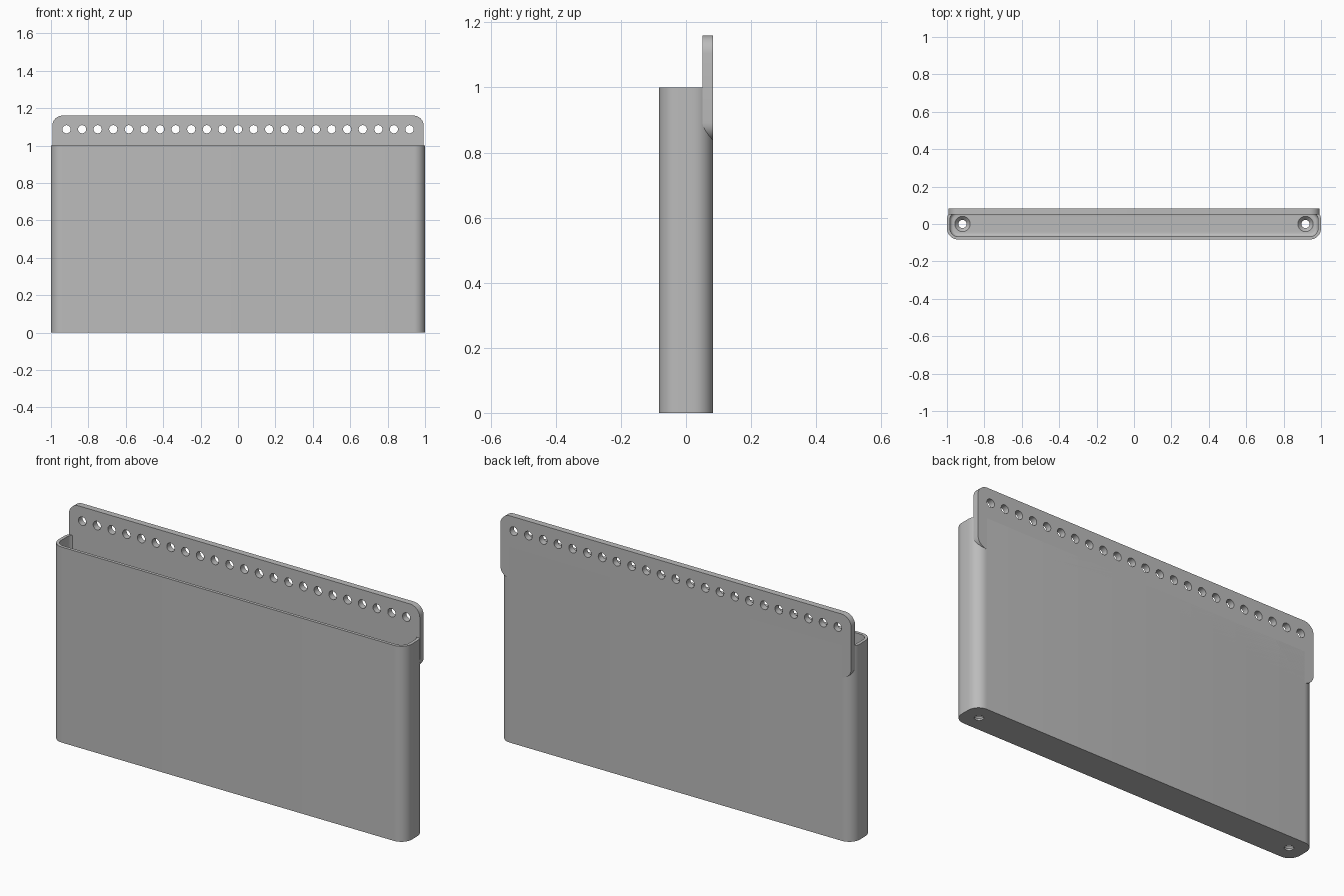
import bpy, bmesh, math
from mathutils import Matrix, Vector

cube = bpy.data.objects.get("Cube")
if cube:
    bpy.data.objects.remove(cube, do_unlink=True)

WALL, HALF_Y, HEIGHT, FLOOR = 0.016, 0.083, 1.0, 0.03
PLATE_X, PLATE_LOW, PLATE_HIGH = 0.993, 0.837, 1.16
HOLE_X, HOLE_Z, HOLE_COUNT = 0.917, 1.087, 23

grey = bpy.data.materials.new("plain grey")
grey.use_nodes = True
grey.diffuse_color = (0.5, 0.5, 0.5, 1)
grey.node_tree.nodes["Principled BSDF"].inputs["Base Color"].default_value = (0.5, 0.5, 0.5, 1)


def make_object(name, bm):
    bmesh.ops.recalc_face_normals(bm, faces=bm.faces)
    mesh = bpy.data.meshes.new(name)
    bm.to_mesh(mesh)
    bm.free()
    obj = bpy.data.objects.new(name, mesh)
    bpy.context.collection.objects.link(obj)
    mesh.materials.append(grey)
    return obj


def rounded_block(half_u, half_v, radius, depth, steps=8):
    """Rounded rectangle in XY, extruded upward from zero."""
    bm = bmesh.new()
    verts = []
    for k, (su, sv) in enumerate(((1, 1), (-1, 1), (-1, -1), (1, -1))):
        for i in range(steps + 1):
            a = (k + i / steps) * math.pi / 2
            verts.append(bm.verts.new((su * (half_u - radius) + radius * math.cos(a),
                                       sv * (half_v - radius) + radius * math.sin(a), 0)))
    face = bm.faces.new(verts)
    top = bmesh.ops.extrude_face_region(bm, geom=[face])["geom"]
    bmesh.ops.translate(bm, vec=(0, 0, depth), verts=[v for v in top if isinstance(v, bmesh.types.BMVert)])
    return bm


def cone(bm, r1, r2, depth, matrix, sides=24):
    bmesh.ops.create_cone(bm, cap_ends=True, segments=sides, radius1=r1, radius2=r2,
                          depth=depth, matrix=matrix)


def cut(obj, cutter):
    cutter.hide_render = True
    mod = obj.modifiers.new("cut", 'BOOLEAN')
    mod.operation, mod.solver, mod.object = 'DIFFERENCE', 'EXACT', cutter
    bpy.context.view_layer.objects.active = obj
    bpy.ops.object.modifier_apply(modifier=mod.name)
    bpy.data.objects.remove(cutter, do_unlink=True)


# Pocket shell with a softly rounded floor edge inside
pocket = make_object("pocket", rounded_block(1.0, HALF_Y, 0.06, HEIGHT))
bm = rounded_block(1.0 - WALL, HALF_Y - WALL, 0.06 - WALL, HEIGHT)
rim = [e for e in bm.edges if all(v.co.z < 0.001 for v in e.verts)]
bmesh.ops.bevel(bm, geom=rim, offset=0.018, segments=4, profile=0.5, affect='EDGES')
bmesh.ops.translate(bm, vec=(0, 0, FLOOR), verts=bm.verts)
cut(pocket, make_object("cavity_cutter", bm))

# Countersunk drain holes in the floor
bm = bmesh.new()
for side in (-1, 1):
    cone(bm, 0.022, 0.022, 0.2, Matrix.Translation((side * HOLE_X, 0, 0)))
cut(pocket, make_object("drain_cutter", bm))
bm = bmesh.new()
for side in (-1, 1):
    cone(bm, 0.022, 0.042, 0.022, Matrix.Translation((side * HOLE_X, 0, FLOOR - 0.01)))
cut(pocket, make_object("countersink_cutter", bm))

# Hanging plate along the back
bm = rounded_block(PLATE_X, (PLATE_HIGH - PLATE_LOW) / 2, 0.055, 2 * WALL)
bmesh.ops.rotate(bm, matrix=Matrix.Rotation(math.pi / 2, 3, 'X'), verts=bm.verts)
bmesh.ops.translate(bm, vec=(0, HALF_Y, (PLATE_HIGH + PLATE_LOW) / 2), verts=bm.verts)
hanging_plate = make_object("hanging_plate", bm)

# Row of round holes through the plate
bm = bmesh.new()
for i in range(HOLE_COUNT):
    x = HOLE_X * (2 * i / (HOLE_COUNT - 1) - 1)
    place = Matrix.Translation((x, HALF_Y - WALL, HOLE_Z)) @ Matrix.Rotation(math.pi / 2, 4, 'X')
    cone(bm, 0.022, 0.022, 0.2, place, 20)
cut(hanging_plate, make_object("hole_cutter", bm))

# Smooth the rounded corners, keep the edges sharp
for obj in (pocket, hanging_plate):
    bpy.ops.object.select_all(action='DESELECT')
    obj.select_set(True)
    bpy.context.view_layer.objects.active = obj
    bpy.ops.object.shade_smooth_by_angle(angle=math.radians(30))
